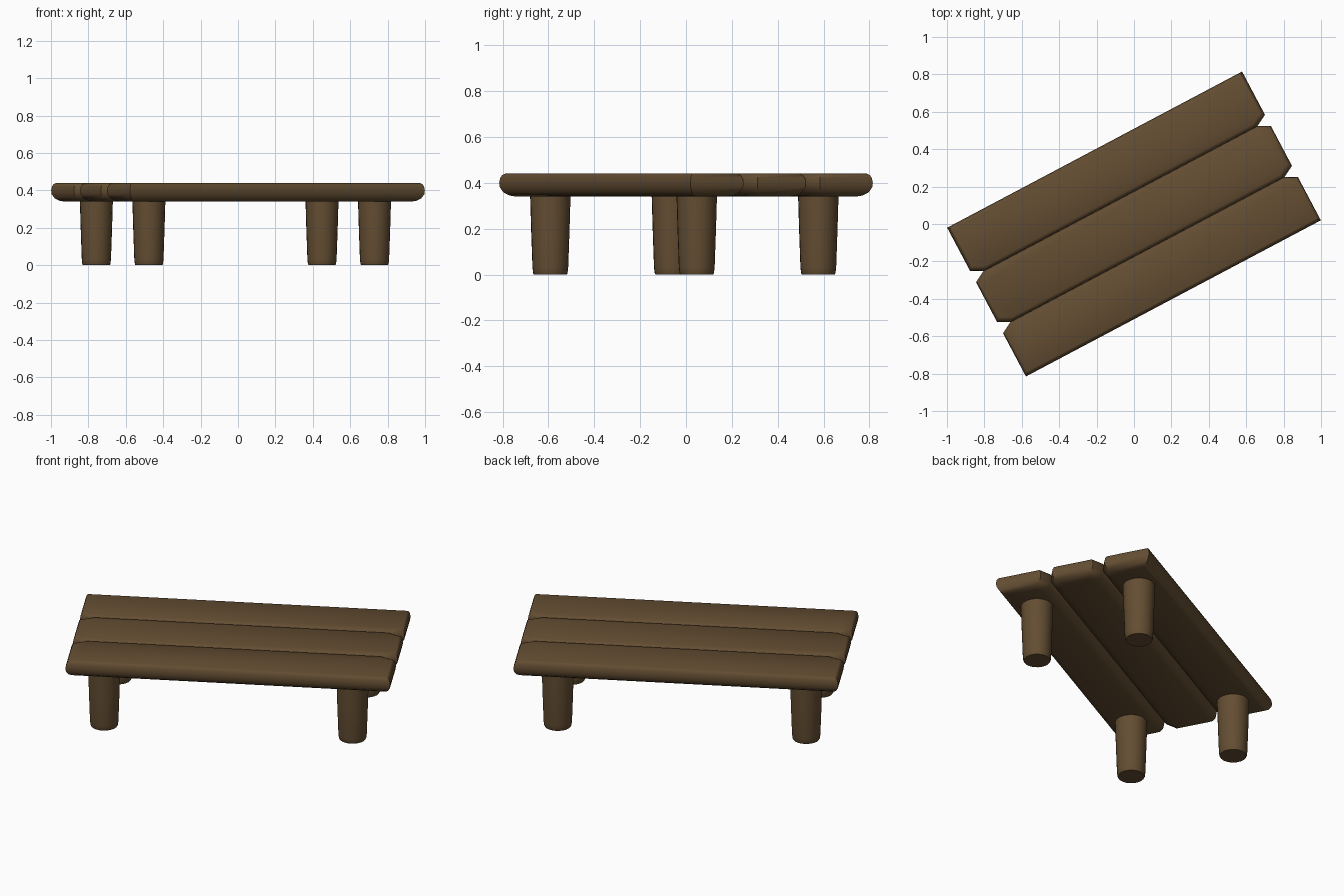
import bpy, bmesh
from math import radians, cos, sin, pi
from mathutils import Matrix

if "Cube" in bpy.data.objects:
    bpy.data.objects.remove(bpy.data.objects["Cube"])

TURN = Matrix.Rotation(radians(27.9), 4, 'Z')
wood = bpy.data.materials.new("brown_wood")
wood.diffuse_color = (0.127, 0.075, 0.032, 1)
wood.use_nodes = True
wood.node_tree.nodes["Principled BSDF"].inputs["Base Color"].default_value = wood.diffuse_color


def loft(name, rings):
    """Closed solid from a stack of rings with equal point counts."""
    bm = bmesh.new()
    layers = [[bm.verts.new(TURN @ Matrix.Translation(p).translation) for p in r] for r in rings]
    n = len(layers[0])
    for a, b in zip(layers, layers[1:]):
        for i in range(n):
            j = (i + 1) % n
            bm.faces.new((a[i], a[j], b[j], b[i]))
    bm.faces.new(layers[0][::-1])
    bm.faces.new(layers[-1])
    bmesh.ops.recalc_face_normals(bm, faces=bm.faces)
    me = bpy.data.meshes.new(name)
    bm.to_mesh(me)
    bm.free()
    me.materials.append(wood)
    ob = bpy.data.objects.new(name, me)
    bpy.context.collection.objects.link(ob)
    bpy.ops.object.select_all(action='DESELECT')
    ob.select_set(True)
    bpy.context.view_layer.objects.active = ob
    bpy.ops.object.shade_smooth_by_angle(angle=radians(40))


# Edge rounding of the planks: (height, inset)
EDGE = [(0.34, 0.055), (0.345, 0.033), (0.358, 0.014), (0.38, 0.002),
        (0.40, 0.0), (0.42, 0.003), (0.433, 0.009), (0.44, 0.02)]


def plank(name, v0, v1, cut0, cut1):
    """Plank along u between v0 and v1; cut sides have their corners trimmed."""
    rings = []
    for z, d in EDGE:
        u, a, b = 0.892 - d, v0 + d, v1 - d
        c0, c1 = (0.065, 0.035) if cut0 else (0, 0), (0.065, 0.035) if cut1 else (0, 0)
        right = []
        right += [(u - c0[0], a), (u, a + c0[1])] if cut0 else [(u, a)]
        right += [(u, b - c1[1]), (u - c1[0], b)] if cut1 else [(u, b)]
        left = [(-x, y) for x, y in reversed(right)]
        rings.append([(x, y, z) for x, y in right + left])
    loft(name, rings)


# Three planks of the top
plank("front_plank", -0.45, -0.153, False, True)
plank("middle_plank", -0.155, 0.155, True, True)
plank("back_plank", 0.153, 0.45, True, False)

# Four tapered round legs
LEG = [(0.0, 0.072), (0.006, 0.075), (0.03, 0.078), (0.20, 0.084), (0.37, 0.089)]
for end, u in (("left", -0.698), ("right", 0.667)):
    for side, v in (("front", -0.3), ("back", 0.3)):
        loft(f"{side}_{end}_leg",
             [[(u + r * cos(2 * pi * i / 24), v + r * sin(2 * pi * i / 24), z) for i in range(24)]
              for z, r in LEG])
